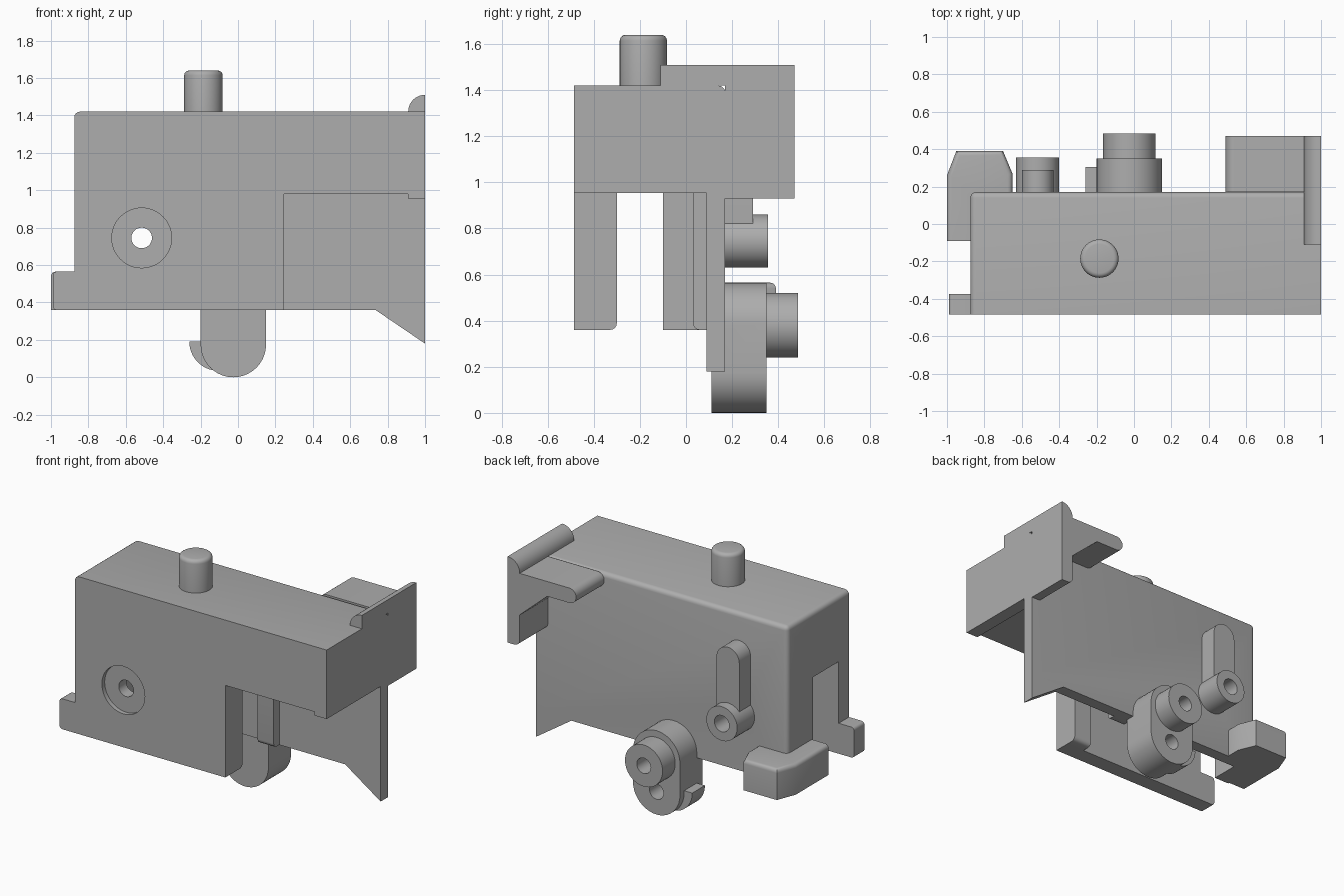
import bpy, bmesh, math
from mathutils import Vector, Matrix

if "Cube" in bpy.data.objects:
    bpy.data.objects.remove(bpy.data.objects["Cube"])

grey = bpy.data.materials.new("plain_grey")
grey.use_nodes = True
grey.diffuse_color = (0.42, 0.42, 0.42, 1)
grey.node_tree.nodes["Principled BSDF"].inputs["Base Color"].default_value = grey.diffuse_color


def finish(name, bm, smooth=True):
    bmesh.ops.recalc_face_normals(bm, faces=bm.faces[:])
    mesh = bpy.data.meshes.new(name)
    bm.to_mesh(mesh)
    bm.free()
    mesh.materials.append(grey)
    obj = bpy.data.objects.new(name, mesh)
    bpy.context.collection.objects.link(obj)
    if smooth:
        shade(obj)
    return obj


def activate(obj):
    bpy.ops.object.select_all(action='DESELECT')
    obj.select_set(True)
    bpy.context.view_layer.objects.active = obj


def shade(obj):
    activate(obj)
    bpy.ops.object.shade_smooth_by_angle(angle=math.radians(30))


def prism(name, pts, lo, hi, axis='y', round_edges=None, radius=0.03):
    """Extrude an outline along y (points are x, z) or z (points are x, y).
    round_edges picks edges to round from their midpoint."""
    bm = bmesh.new()
    place = (lambda p, t: (p[0], t, p[1])) if axis == 'y' else (lambda p, t: (p[0], p[1], t))
    face = bm.faces.new([bm.verts.new(place(p, lo)) for p in pts])
    new = bmesh.ops.extrude_face_region(bm, geom=[face])['geom']
    step = Vector(place((0, 0), hi - lo))
    bmesh.ops.translate(bm, vec=step, verts=[g for g in new if isinstance(g, bmesh.types.BMVert)])
    if round_edges:
        bmesh.ops.recalc_face_normals(bm, faces=bm.faces[:])
        edges = [e for e in bm.edges if round_edges((e.verts[0].co + e.verts[1].co) / 2)]
        bmesh.ops.bevel(bm, geom=edges, offset=radius, segments=4, profile=0.5, affect='EDGES')
    return finish(name, bm)


def box(name, x, y, z, round_edges=None, radius=0.03):
    pts = [(x[0], z[0]), (x[1], z[0]), (x[1], z[1]), (x[0], z[1])]
    return prism(name, pts, y[0], y[1], 'y', round_edges, radius)


def arc(cx, cz, r, start, end, n=20):
    angles = [math.radians(start + (end - start) * i / n) for i in range(n + 1)]
    return [(cx + r * math.cos(a), cz + r * math.sin(a)) for a in angles]


def disc(name, cx, cz, r, lo, hi):
    return prism(name, arc(cx, cz, r, 0, 360, 48)[:-1], lo, hi)


def capsule(name, cx, z0, z1, r, lo, hi):
    return prism(name, arc(cx, z0, r, 180, 360) + arc(cx, z1, r, 0, 180), lo, hi)


def cut(obj, *cutters):
    for c in cutters:
        mod = obj.modifiers.new("cut", 'BOOLEAN')
        mod.operation, mod.solver, mod.object = 'DIFFERENCE', 'EXACT', c
        activate(obj)
        bpy.ops.object.modifier_apply(modifier=mod.name)
        bpy.data.objects.remove(c)
    shade(obj)


def near(a, b):
    return abs(a - b) < 0.005


LEFT, RIGHT, FRONT, BACK = -0.875, 1.0, -0.485, 0.17
BOTTOM, TOP, CEILING = 0.36, 1.42, 0.98
PIN_X, PIN_Z = -0.515, 0.745
LEVER_X = -0.025

# Housing: rounded on the back and left edges, hollow underneath
housing = box("housing", (LEFT, RIGHT), (FRONT, BACK), (BOTTOM, TOP),
              lambda m: (near(m.z, TOP) and (near(m.y, BACK) or near(m.x, LEFT)))
              or (near(m.x, LEFT) and near(m.y, BACK)))
cut(housing,
    box("cavity", (-0.765, 1.1), (-0.375, 0.09), (0.2, CEILING)),
    box("end_opening", (-1.1, -0.7), (-0.375, -0.10), (0.2, CEILING)),
    box("front_opening", (0.245, 1.1), (-0.6, 0.09), (0.2, CEILING)),
    disc("counterbore", PIN_X, PIN_Z, 0.16, -0.6, FRONT + 0.03),
    disc("pin_hole", PIN_X, PIN_Z, 0.055, -0.6, 0.6))

# Downward corner of the back wall, and the lip under the right end
prism("back_wall_corner", [(0.735, BOTTOM), (RIGHT, 0.18), (RIGHT, BOTTOM)], 0.09, BACK)
box("right_lip", (0.91, RIGHT), (FRONT, BACK), (0.955, CEILING))

# Inner ribs at the edge of the front opening
box("front_rib", (0.11, 0.245), (-0.375, -0.30), (BOTTOM, CEILING),
    lambda m: near(m.z, BOTTOM) and near(m.y, -0.30))
box("back_rib", (0.125, 0.245), (0.03, 0.09), (BOTTOM, CEILING),
    lambda m: near(m.z, BOTTOM) and near(m.y, 0.03))

# Rear bracket: shelf with rounded nose, sloping gusset and end plate
shelf = (arc(0.54, TOP - 0.05, 0.05, 90, 270, 12)
         + [(0.705, 1.32), (0.91, 1.14)]
         + arc(0.95, 0.97, 0.04, 180, 270, 6) + [(RIGHT, 0.93), (RIGHT, TOP)])
prism("rear_bracket", shelf, BACK, 0.47)
prism("end_ridge", [(RIGHT, TOP)] + arc(RIGHT, TOP, 0.09, 90, 180, 12), -0.11, 0.47)

# Top button
bm = bmesh.new()
bmesh.ops.create_cone(bm, cap_ends=True, segments=48, radius1=0.1025, radius2=0.1025, depth=0.22,
                      matrix=Matrix.Translation((-0.185, -0.185, 1.53)))
rim = [e for e in bm.edges if all(v.co.z > 1.6 for v in e.verts)]
bmesh.ops.bevel(bm, geom=rim, offset=0.025, segments=4, profile=0.5, affect='EDGES')
finish("top_button", bm)

# Pin sleeve and its upright arm on the back
sleeve = disc("pin_sleeve", PIN_X, PIN_Z, 0.115, BACK, 0.355)
arm = capsule("pin_arm", PIN_X, PIN_Z, 1.15, 0.085, BACK, 0.29)
for part in (sleeve, arm):
    cut(part, disc("hole", PIN_X, PIN_Z, 0.055, -0.1, 0.6))

# Lever with boss, two holes and a side catch
lever = capsule("lever", LEVER_X, 0.175, 0.39, 0.175, 0.11, 0.35)
boss = disc("lever_boss", LEVER_X, 0.38, 0.14, 0.35, 0.485)
cut(lever, box("wall_clearance", (-0.3, 0.3), (0, BACK), (BOTTOM, 0.8)),
    disc("hole", LEVER_X, 0.38, 0.052, 0.25, 0.6),
    disc("hole", LEVER_X, 0.155, 0.052, 0.2, 0.6))
cut(boss, disc("hole", LEVER_X, 0.38, 0.052, 0.3, 0.6))
prism("lever_catch", [(-0.105, 0.19)] + arc(-0.105, 0.19, 0.155, 180, 270), 0.17, 0.305)

# Feet at the left end
prism("corner_foot", [(-1, -0.09), (LEFT, -0.09), (LEFT, BACK - 0.03), (LEFT + 0.03, BACK),
                      (-0.65, BACK), (-0.65, 0.27), (-0.70, 0.39), (-0.95, 0.39), (-1, 0.26)],
      BOTTOM, 0.565, 'z',
      lambda m: near(m.z, 0.565) and (m.y > 0.25 or near(m.x, -1) or near(m.x, -0.65)), 0.025)
box("front_foot", (-0.99, LEFT), (FRONT, -0.375), (BOTTOM, 0.565),
    lambda m: near(m.x, -0.99) and not near(m.y, FRONT) and not near(m.y, -0.375), 0.02)
